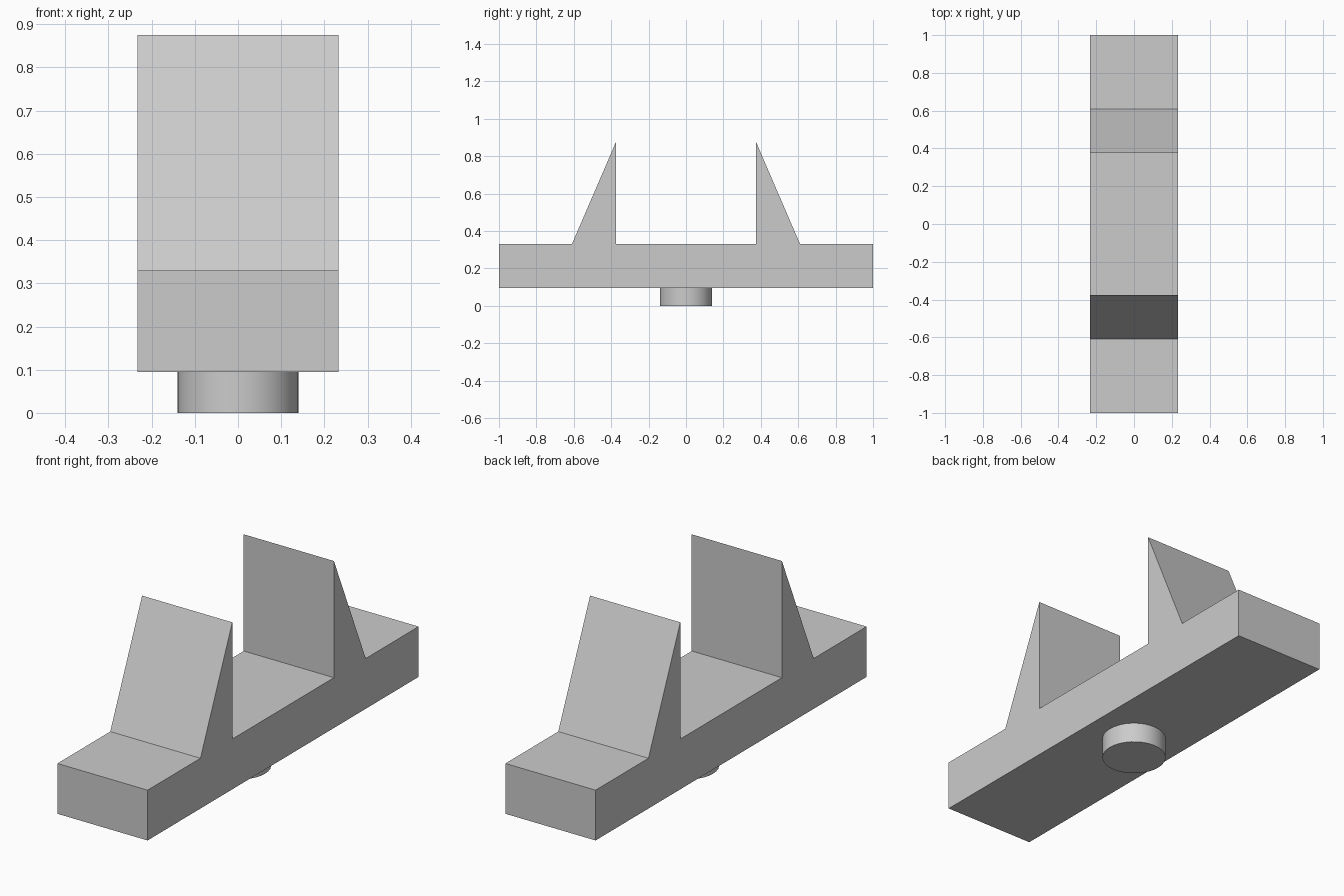
import bpy
import bmesh
from mathutils import Matrix

HALF_WIDTH = 0.233
BASE_Z, DECK_Z, TIP_Z = 0.095, 0.33, 0.875
PEG_RADIUS = 0.14

cube = bpy.data.objects.get("Cube")
if cube:
    bpy.data.objects.remove(cube, do_unlink=True)

grey = bpy.data.materials.new("plain grey")
grey.use_nodes = True
colour = (0.6, 0.6, 0.6, 1)
grey.diffuse_color = colour
grey.node_tree.nodes["Principled BSDF"].inputs["Base Color"].default_value = colour


def add_object(name, bm):
    bmesh.ops.recalc_face_normals(bm, faces=bm.faces)
    mesh = bpy.data.meshes.new(name)
    bm.to_mesh(mesh)
    bm.free()
    mesh.materials.append(grey)
    obj = bpy.data.objects.new(name, mesh)
    bpy.context.collection.objects.link(obj)
    return obj


# Bar with two upright wedges: one half of the side profile, mirrored, then extruded
half = [(0.375, DECK_Z), (0.375, TIP_Z), (0.61, DECK_Z), (1, DECK_Z), (1, BASE_Z)]
profile = half + [(-y, z) for y, z in reversed(half)]
bm = bmesh.new()
side = bm.faces.new([bm.verts.new((-HALF_WIDTH, y, z)) for y, z in profile])
extruded = bmesh.ops.extrude_face_region(bm, geom=[side], use_keep_orig=True)
moved = [v for v in extruded["geom"] if isinstance(v, bmesh.types.BMVert)]
bmesh.ops.translate(bm, verts=moved, vec=(2 * HALF_WIDTH, 0, 0))
add_object("wedged_bar", bm)

# Round peg under the middle of the bar
bm = bmesh.new()
bmesh.ops.create_cone(bm, cap_ends=True, segments=32, radius1=PEG_RADIUS,
                      radius2=PEG_RADIUS, depth=BASE_Z,
                      matrix=Matrix.Translation((0, 0, BASE_Z / 2)))
peg = add_object("round_peg", bm)
bpy.ops.object.select_all(action="DESELECT")
peg.select_set(True)
bpy.context.view_layer.objects.active = peg
bpy.ops.object.shade_smooth_by_angle()
